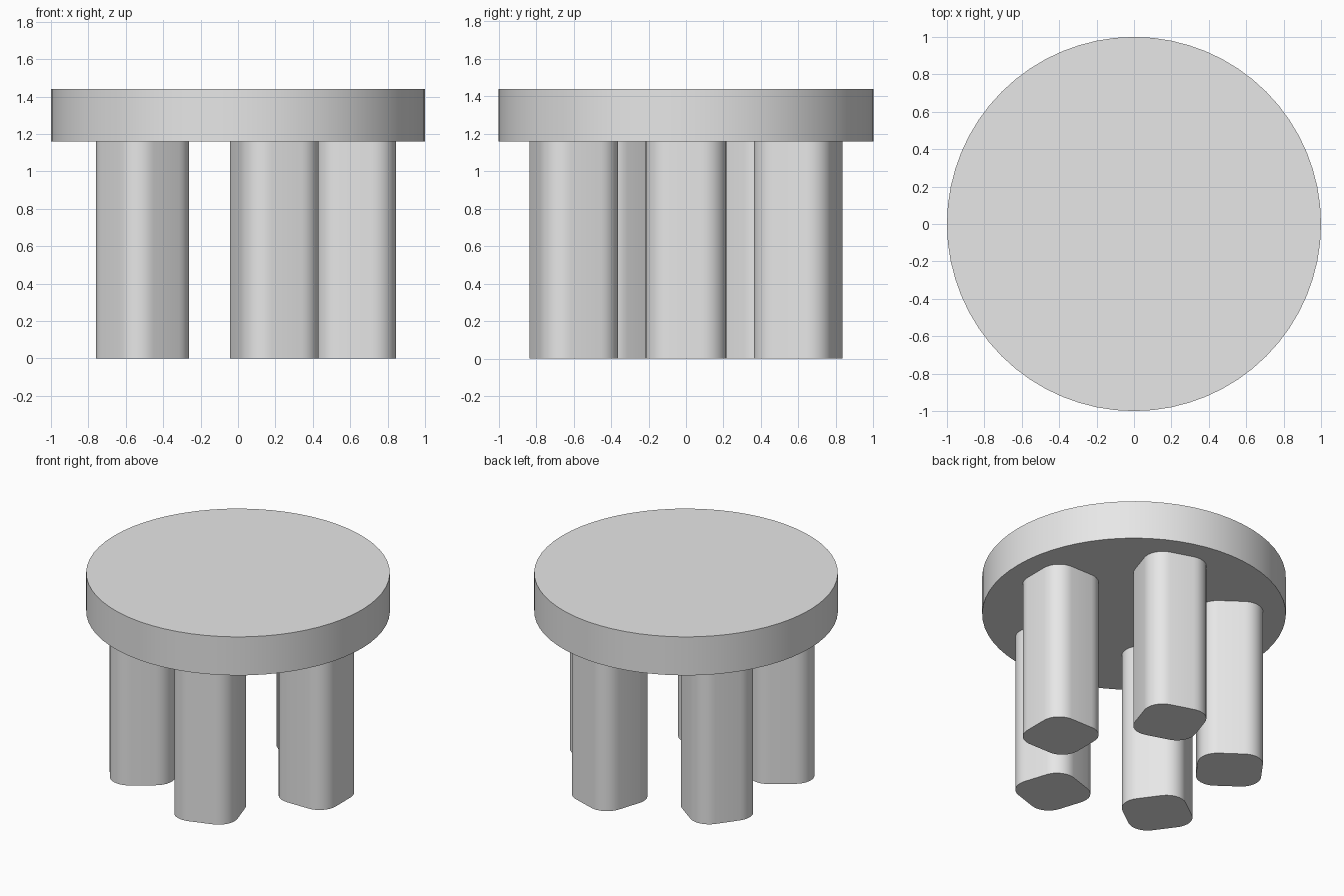
import bpy, bmesh, math
from mathutils import Matrix

cube = bpy.data.objects.get("Cube")
if cube:
    bpy.data.objects.remove(cube, do_unlink=True)

LEG_HEIGHT = 1.16
TOP_HEIGHT = 0.28
LEG_WIDTH = 0.43
LEG_ROUNDING = 0.13
LEG_RING = 0.63
LEG_COUNT = 5

grey = bpy.data.materials.new("plain_grey")
grey.use_nodes = True
colour = (0.8, 0.8, 0.8, 1)
grey.diffuse_color = colour
grey.node_tree.nodes["Principled BSDF"].inputs["Base Color"].default_value = colour


def finish(name, bm):
    """Turn a bmesh into a smooth-shaded object with sharp rims."""
    mesh = bpy.data.meshes.new(name)
    bm.to_mesh(mesh)
    bm.free()
    mesh.materials.append(grey)
    obj = bpy.data.objects.new(name, mesh)
    bpy.context.collection.objects.link(obj)
    bpy.ops.object.select_all(action="DESELECT")
    obj.select_set(True)
    bpy.context.view_layer.objects.active = obj
    bpy.ops.object.shade_smooth_by_angle(angle=math.radians(30))
    return obj


# Round tabletop
bm = bmesh.new()
bmesh.ops.create_cone(bm, cap_ends=True, segments=64, radius1=1, radius2=1,
                      depth=TOP_HEIGHT,
                      matrix=Matrix.Translation((0, 0, LEG_HEIGHT + TOP_HEIGHT / 2)))
finish("tabletop", bm)

# Rounded square legs, each turned to face outward around the ring
for i in range(LEG_COUNT):
    bm = bmesh.new()
    bmesh.ops.create_cube(bm, size=1,
                          matrix=Matrix.Diagonal((LEG_WIDTH, LEG_WIDTH, LEG_HEIGHT, 1)))
    uprights = [e for e in bm.edges
                if abs(e.verts[0].co.z - e.verts[1].co.z) > LEG_HEIGHT / 2]
    bmesh.ops.bevel(bm, geom=uprights, offset=LEG_ROUNDING, segments=8,
                    profile=0.5, affect="EDGES")
    turn = Matrix.Rotation(i * math.tau / LEG_COUNT, 4, "Z")
    bm.transform(turn @ Matrix.Translation((LEG_RING, 0, LEG_HEIGHT / 2)))
    finish(f"leg_{i + 1}", bm)
